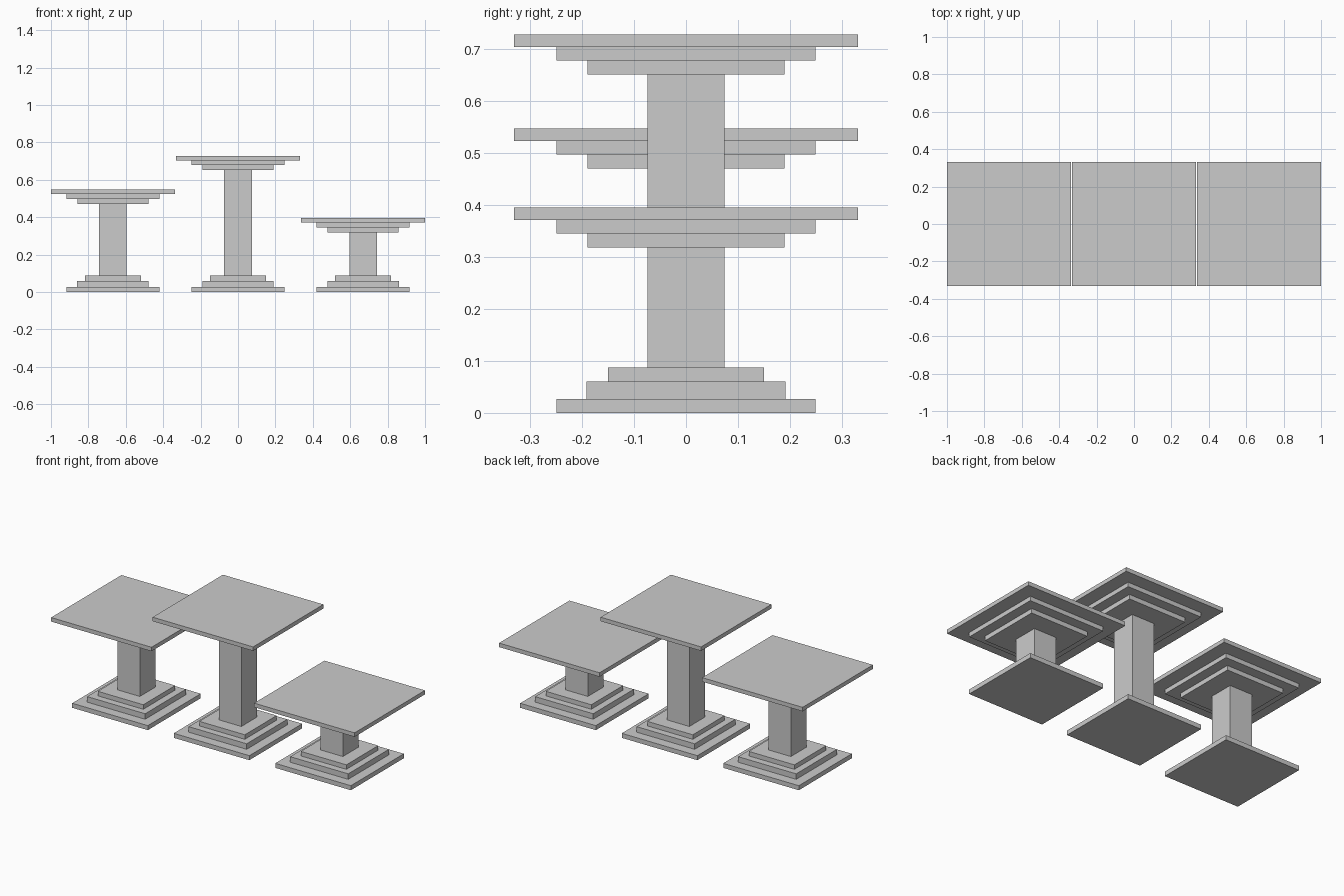
import bpy
import bmesh
from mathutils import Matrix

if "Cube" in bpy.data.objects:
    bpy.data.objects.remove(bpy.data.objects["Cube"])


def slab(name, x, half, z0, z1):
    """Square box centred on (x, 0), spanning z0 to z1."""
    bm = bmesh.new()
    size = Matrix.Diagonal((2 * half, 2 * half, z1 - z0, 1))
    bmesh.ops.create_cube(bm, size=1, matrix=size)
    mesh = bpy.data.meshes.new(name)
    bm.to_mesh(mesh)
    bm.free()
    obj = bpy.data.objects.new(name, mesh)
    obj.location = (x, 0, (z0 + z1) / 2)
    bpy.context.collection.objects.link(obj)


# Tiers: half width, bottom, top (top tiers measured down from the table top)
BASE = [("base_lower", 0.249, 0, 0.027),
        ("base_middle", 0.191, 0.027, 0.060),
        ("base_upper", 0.150, 0.060, 0.087)]
TOP = [("top_lower_step", 0.190, -0.077, -0.050),
       ("top_upper_step", 0.249, -0.050, -0.024),
       ("table_top", 0.331, -0.024, 0)]


def pedestal_table(side, x, height):
    # Stepped foot
    for part, half, z0, z1 in BASE:
        slab(f"{side}_{part}", x, half, z0, z1)
    # Square column
    slab(f"{side}_column", x, 0.074, 0.087, height - 0.077)
    # Stepped capital and table top
    for part, half, z0, z1 in TOP:
        slab(f"{side}_{part}", x, half, height + z0, height + z1)


for side, x, height in [("left", -0.669, 0.547),
                        ("centre", 0, 0.728),
                        ("right", 0.669, 0.395)]:
    pedestal_table(side, x, height)
